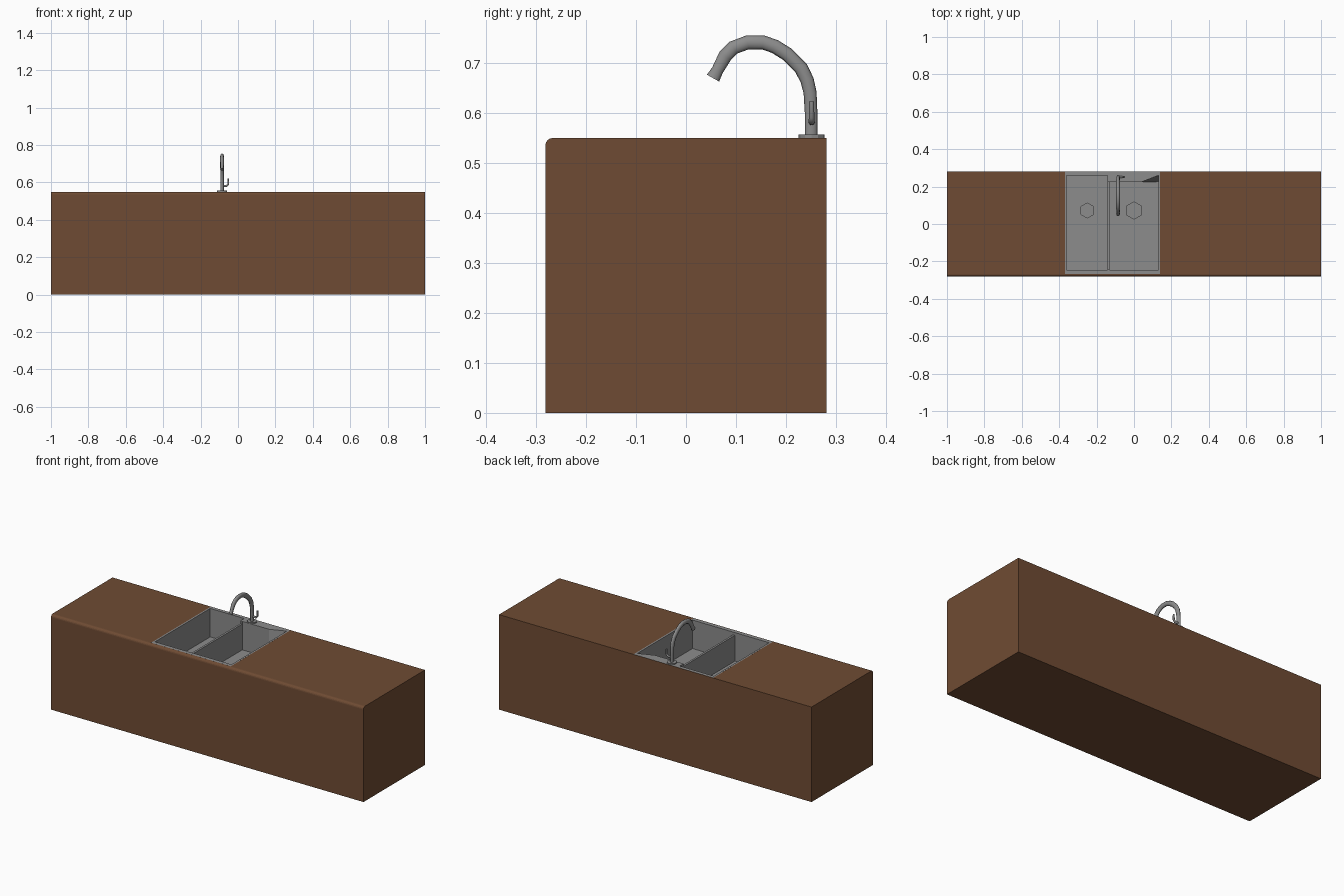
import bpy, bmesh
from math import sin, cos, pi

if "Cube" in bpy.data.objects:
    bpy.data.objects.remove(bpy.data.objects["Cube"])


def material(name, rgb):
    m = bpy.data.materials.new(name)
    m.diffuse_color = (*rgb, 1)
    m.use_nodes = True
    m.node_tree.nodes["Principled BSDF"].inputs["Base Color"].default_value = m.diffuse_color
    return m


def loft(name, low, z0, high, z1):
    """Solid between two outlines with the same number of points."""
    bm = bmesh.new()
    a = [bm.verts.new((x, y, z0)) for x, y in low]
    b = [bm.verts.new((x, y, z1)) for x, y in high]
    bm.faces.new(a[::-1])
    bm.faces.new(b)
    n = len(a)
    for i in range(n):
        j = (i + 1) % n
        bm.faces.new((a[i], a[j], b[j], b[i]))
    bmesh.ops.recalc_face_normals(bm, faces=bm.faces)
    me = bpy.data.meshes.new(name)
    bm.to_mesh(me)
    bm.free()
    ob = bpy.data.objects.new(name, me)
    bpy.context.collection.objects.link(ob)
    return ob


def prism(name, pts, z0, z1):
    return loft(name, pts, z0, pts, z1)


def rect(x0, x1, y0, y1):
    return [(x0, y0), (x1, y0), (x1, y1), (x0, y1)]


def ring(cx, cy, r, n):
    return [(cx - r * sin(2 * pi * i / n), cy + r * cos(2 * pi * i / n)) for i in range(n)]


def select(ob):
    bpy.ops.object.select_all(action='DESELECT')
    bpy.context.view_layer.objects.active = ob
    ob.select_set(True)


def cut(ob, cutter):
    m = ob.modifiers.new("cut", 'BOOLEAN')
    m.operation = 'DIFFERENCE'
    m.solver = 'EXACT'
    m.object = cutter
    select(ob)
    bpy.ops.object.modifier_apply(modifier=m.name)
    bpy.data.objects.remove(cutter)


def tube(name, pts, radius, taper):
    cu = bpy.data.curves.new(name, 'CURVE')
    cu.dimensions = '3D'
    cu.bevel_depth = radius
    cu.bevel_resolution = 2
    cu.use_fill_caps = True
    sp = cu.splines.new('POLY')
    sp.points.add(len(pts) - 1)
    for p, co, t in zip(sp.points, pts, taper):
        p.co = (*co, 1)
        p.radius = t
    ob = bpy.data.objects.new(name, cu)
    bpy.context.collection.objects.link(ob)
    select(ob)
    bpy.ops.object.convert(target='MESH')
    bpy.ops.object.shade_smooth_by_angle(angle=0.9)
    return bpy.context.object


TOP, FLOOR = 0.5495, 0.385
wood = material("brown", (0.159, 0.071, 0.033))
steel = material("steel", (0.265, 0.265, 0.265))

# Counter block with a rounded front top edge
counter = prism("counter", rect(-1, 1, -0.281, 0.281), 0, TOP)
bm = bmesh.new()
bm.from_mesh(counter.data)
edge = [e for e in bm.edges
        if all(v.co.y < 0 and v.co.z > 0.5 for v in e.verts)]
bmesh.ops.bevel(bm, geom=edge, offset=0.015, segments=4, profile=0.5, affect='EDGES')
bm.to_mesh(counter.data)
bm.free()

# Steel sink set into the counter
sink_outline = rect(-0.37, 0.14, -0.266, 0.280)
cut(counter, prism("pocket", sink_outline, 0.34, 0.6))
sink = prism("sink", sink_outline, 0.34, TOP + 0.0002)

# Left basin, and right basin with a flared back corner
cut(sink, prism("left_cut", rect(-0.36, -0.142, -0.245, 0.260), FLOOR, 0.6))
cut(sink, prism("right_cut", rect(-0.13, 0.13, -0.245, 0.225), FLOOR, 0.6))
flare_low = [(0.04, 0.215), (0.13, 0.215), (0.13, 0.226), (0.04, 0.2249)]
flare_high = [(0.04, 0.215), (0.13, 0.215), (0.13, 0.260), (0.04, 0.2251)]
cut(sink, loft("flare_cut", flare_low, FLOOR + 0.001, flare_high, TOP + 0.002))
# Divider slightly below the rim
cut(sink, prism("divider_cut", rect(-0.15, -0.12, -0.244, 0.224), TOP - 0.015, 0.6))
# Six-sided drains
for x, r in ((-0.25, 0.040), (0.0, 0.046)):
    cut(sink, prism("drain_cut", ring(x, 0.072, r, 6), FLOOR - 0.02, FLOOR + 0.02))

# Faucet: base plate, bent spout, side handle
FX, FY = -0.085, 0.251
base = prism("faucet_base", ring(FX, FY, 0.026, 12), TOP - 0.001, 0.556)
path = [(0.250, 0.552), (0.250, 0.60), (0.248, 0.64), (0.242, 0.665), (0.230, 0.689),
        (0.202, 0.717), (0.178, 0.732), (0.154, 0.7405), (0.123, 0.7405), (0.095, 0.730),
        (0.078, 0.713), (0.063, 0.685), (0.054, 0.669)]
spout = tube("faucet_spout", [(0, y, z) for y, z in path], 0.014,
             [0.9, 0.9, 0.93, 0.97] + [1.0] * 7 + [0.85, 1.0])
# The spout is slimmer from side to side
spout.location.x = FX
spout.scale.x = 0.72
handle = tube("faucet_handle", [(FX, FY, 0.581), (FX + 0.024, FY, 0.581),
                                (FX + 0.033, FY, 0.591), (FX + 0.033, FY, 0.622)],
              0.0055, [1.2, 1.1, 1, 0.9])

counter.data.materials.append(wood)
for ob in (sink, base, spout, handle):
    ob.data.materials.clear()
    ob.data.materials.append(steel)
